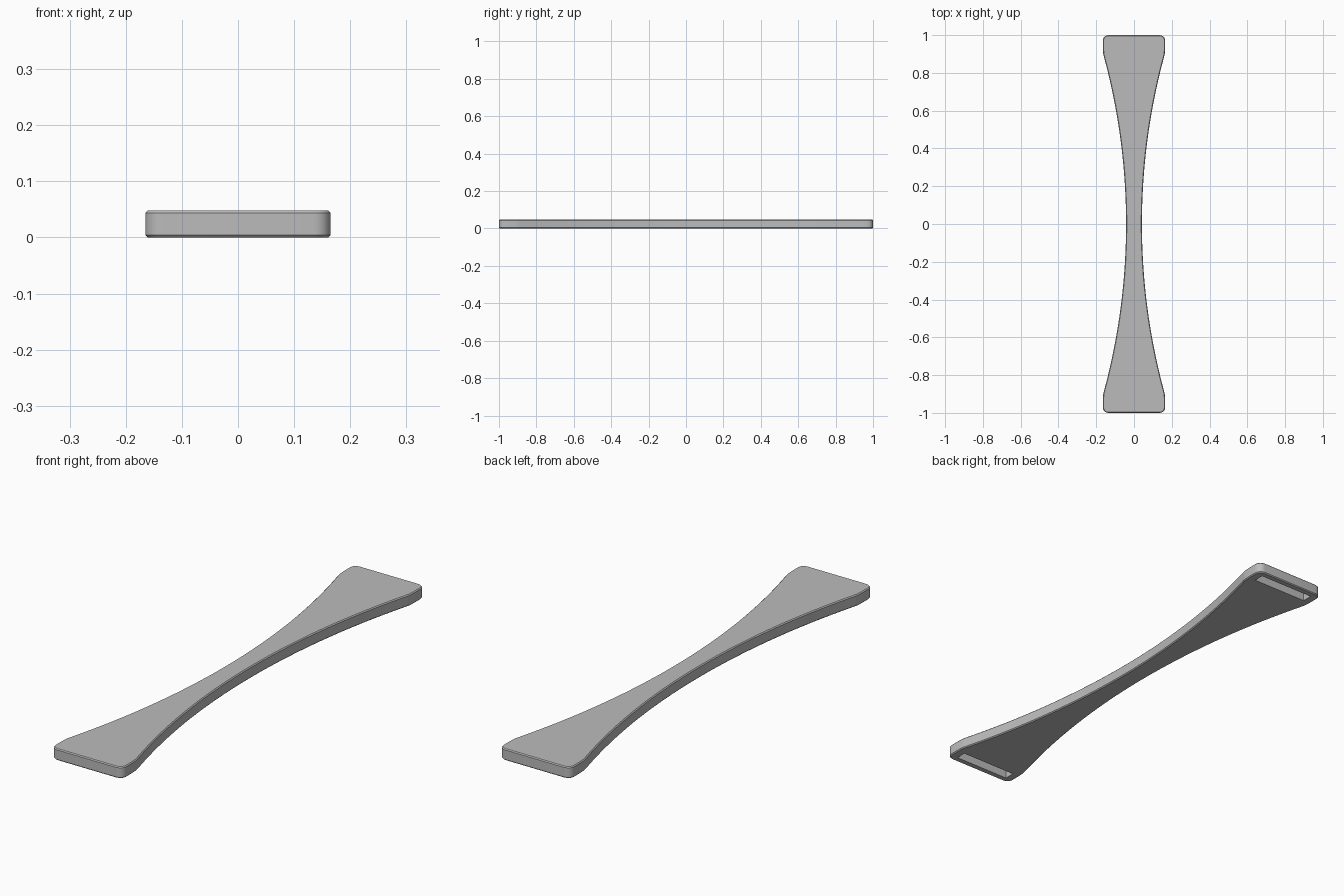
import bpy, bmesh, math

if "Cube" in bpy.data.objects:
    bpy.data.objects.remove(bpy.data.objects["Cube"])

THICK, WAIST, END_W, BEVEL = 0.048, 0.042, 0.165, 0.004
R_SIDE = 3.4            # radius of the long concave side
R_CORNER = 0.03         # end corner radius


def quarter_outline():
    """Points of the outline in the +x +y quarter, from the waist to the end."""
    pts = []
    for i in range(25):                          # concave side arc
        y = 0.89 * i / 24
        pts.append((WAIST + R_SIDE - math.sqrt(R_SIDE**2 - y * y), y))
    a, b, c = pts[-1], (END_W, 0.905), (END_W, 0.945)
    for i in range(1, 7):                        # soft shoulder into the straight end
        t = i / 6
        pts.append(tuple((1-t)**2 * a[k] + 2*t*(1-t) * b[k] + t*t * c[k] for k in (0, 1)))
    for i in range(9):                           # rounded end corner
        t = math.pi / 2 * i / 8
        pts.append((END_W - R_CORNER + R_CORNER * math.cos(t),
                    1 - R_CORNER + R_CORNER * math.sin(t)))
    return pts


def new_object(name, bm):
    mesh = bpy.data.meshes.new(name)
    bm.to_mesh(mesh)
    bm.free()
    ob = bpy.data.objects.new(name, mesh)
    bpy.context.collection.objects.link(ob)
    return ob


grey = bpy.data.materials.new("light grey")
grey.diffuse_color = (0.5, 0.5, 0.5, 1)
grey.use_nodes = True
grey.node_tree.nodes["Principled BSDF"].inputs["Base Color"].default_value = grey.diffuse_color

# Handle body: mirrored outline, extruded, with a fine chamfer on both rims
q = quarter_outline()
loop = (q + [(-x, y) for x, y in reversed(q)]
        + [(-x, -y) for x, y in q[1:]] + [(x, -y) for x, y in reversed(q[1:])])
bm = bmesh.new()
face = bm.faces.new([bm.verts.new((x, y, 0)) for x, y in loop])
top = bmesh.ops.extrude_face_region(bm, geom=[face])["geom"]
bmesh.ops.translate(bm, verts=[v for v in top if isinstance(v, bmesh.types.BMVert)],
                    vec=(0, 0, THICK))
bmesh.ops.recalc_face_normals(bm, faces=bm.faces)
rims = [e for e in bm.edges if abs(e.verts[0].co.z - e.verts[1].co.z) < 1e-6]
bmesh.ops.bevel(bm, geom=rims, offset=BEVEL, segments=1, affect='EDGES')
body = new_object("handle_body", bm)
body.data.materials.append(grey)

# Strap slots: blind pockets in the underside at both ends
for side, label in ((1, "back"), (-1, "front")):
    bm = bmesh.new()
    bmesh.ops.create_cube(bm, size=1)
    for v in bm.verts:
        v.co.x *= 0.26
        v.co.y = side * 0.952 + v.co.y * 0.044
        v.co.z = 0.04 if v.co.z > 0 else -0.02
    cutter = new_object(label + "_slot_cutter", bm)
    cutter.data.materials.append(grey)
    cutter.hide_render = True
    cutter.display_type = 'WIRE'
    mod = body.modifiers.new(label + "_slot", 'BOOLEAN')
    mod.operation, mod.solver, mod.object = 'DIFFERENCE', 'EXACT', cutter

# Apply the cuts and shade smoothly between sharp edges
bpy.context.view_layer.objects.active = body
body.select_set(True)
for mod in list(body.modifiers):
    cutter = mod.object
    bpy.ops.object.modifier_apply(modifier=mod.name)
    bpy.data.objects.remove(cutter)
bpy.ops.object.shade_smooth_by_angle(angle=math.radians(30))
